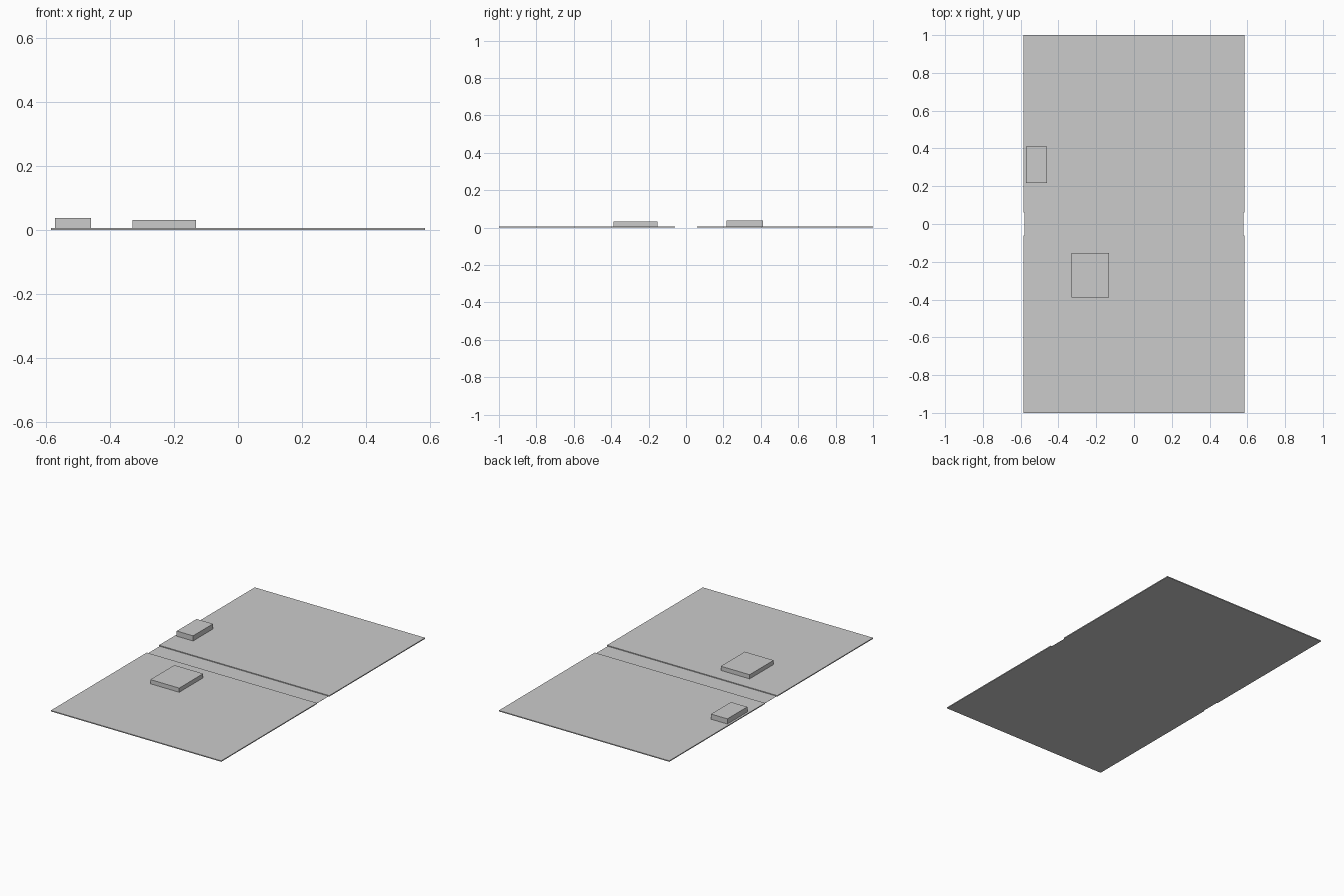
import bpy
import bmesh
from mathutils import Vector

if "Cube" in bpy.data.objects:
    bpy.data.objects.remove(bpy.data.objects["Cube"])


def box(name, x, y, z):
    """Axis-aligned box from (min, max) ranges."""
    bm = bmesh.new()
    bmesh.ops.create_cube(bm, size=1)
    size = Vector((x[1] - x[0], y[1] - y[0], z[1] - z[0]))
    centre = Vector((x[0] + x[1], y[0] + y[1], z[0] + z[1])) / 2
    bmesh.ops.scale(bm, vec=size, verts=bm.verts)
    bmesh.ops.translate(bm, vec=centre, verts=bm.verts)
    mesh = bpy.data.meshes.new(name)
    bm.to_mesh(mesh)
    bm.free()
    obj = bpy.data.objects.new(name, mesh)
    bpy.context.collection.objects.link(obj)
    return obj


HALF_WIDTH = 0.585
HINGE = 0.06
TOP = 0.006

# Two thin panels either side of the hinge
box("front_panel", (-HALF_WIDTH, HALF_WIDTH), (-1, -HINGE), (0, TOP))
box("back_panel", (-HALF_WIDTH, HALF_WIDTH), (HINGE, 1), (0, TOP))

# Very thin, slightly narrower strip joining them
box("hinge_strip", (-0.58, 0.58), (-HINGE, HINGE), (0, 0.001))

# Raised blocks on the panels
box("large_block", (-0.33, -0.132), (-0.388, -0.153), (TOP, 0.032))
box("small_block", (-0.572, -0.46), (0.216, 0.411), (TOP, 0.038))
